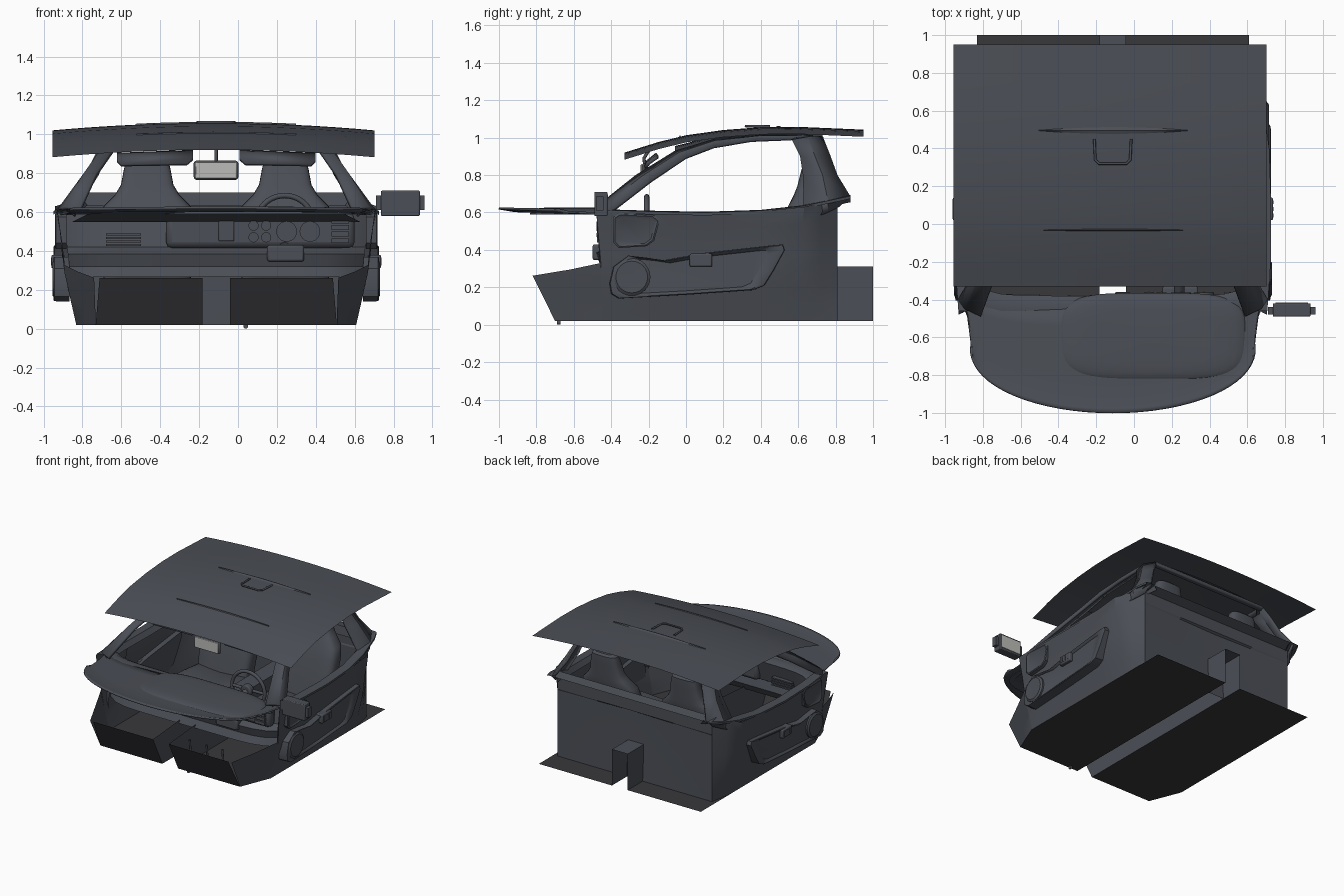
import bpy, bmesh, math
from mathutils import Vector

if "Cube" in bpy.data.objects:
    bpy.data.objects.remove(bpy.data.objects["Cube"])

C = -0.112  # centre line of the cabin (door mirror sits on one side only)

def material(name, col):
    m = bpy.data.materials.new(name)
    m.diffuse_color = (*col, 1)
    m.use_nodes = True
    m.node_tree.nodes["Principled BSDF"].inputs["Base Color"].default_value = m.diffuse_color
    return m

DARK = material("dark_trim", (0.07, 0.077, 0.092))
BLACK = material("black_floor", (0.04, 0.04, 0.045))
GLASS = material("mirror_glass", (0.5, 0.5, 0.48))

def lerp(t, tab):
    if t <= tab[0][0]: return tab[0][1]
    for (a, va), (b, vb) in zip(tab, tab[1:]):
        if t <= b: return va + (vb - va) * (t - a) / (b - a)
    return tab[-1][1]

def make(name, verts, faces, mirror=False, x=0.0, mat=DARK, solid=0, bevel=0, angle=35):
    me = bpy.data.meshes.new(name)
    me.from_pydata([tuple(v) for v in verts], [], faces)
    bm = bmesh.new(); bm.from_mesh(me)
    bmesh.ops.recalc_face_normals(bm, faces=bm.faces)
    bm.to_mesh(me); bm.free()
    ob = bpy.data.objects.new(name, me)
    bpy.context.collection.objects.link(ob)
    ob.location.x = x
    me.materials.append(mat)
    bpy.ops.object.select_all(action='DESELECT')
    ob.select_set(True); bpy.context.view_layer.objects.active = ob
    bpy.ops.object.shade_smooth_by_angle(angle=math.radians(angle))
    if solid:
        ob.modifiers.new("thick", 'SOLIDIFY').thickness = solid
    if bevel:
        b = ob.modifiers.new("bevel", 'BEVEL'); b.width = bevel; b.segments = 2
    if mirror:
        ob.modifiers.new("mirror", 'MIRROR')
    return ob

def grid(name, rows, closed=False, caps=False, **kw):
    n = len(rows[0]); verts = [p for r in rows for p in r]
    faces = [(i*n+j, i*n+(j+1) % n, (i+1)*n+(j+1) % n, (i+1)*n+j)
             for i in range(len(rows)-1) for j in range(n if closed else n-1)]
    if caps:
        faces += [tuple(range(n)), tuple(range(len(verts)-n, len(verts)))]
    return make(name, verts, faces, **kw)

def box(name, x0, x1, y0, y1, z0, z1, **kw):
    r = lambda y: [(x0, y, z0), (x1, y, z0), (x1, y, z1), (x0, y, z1)]
    return grid(name, [r(y0), r(y1)], closed=True, caps=True, **kw)

def disc(name, x, z, r, y0, y1, **kw):
    ring = lambda y: [(x+r*math.cos(k*math.tau/24), y, z+r*math.sin(k*math.tau/24)) for k in range(24)]
    return grid(name, [ring(y0), ring(y1)], closed=True, caps=True, **kw)

def tube(name, pts, r, closed=False):
    cu = bpy.data.curves.new(name, 'CURVE'); cu.dimensions = '3D'
    cu.bevel_depth = r; cu.bevel_resolution = 2
    s = cu.splines.new('POLY'); s.points.add(len(pts)-1); s.use_cyclic_u = closed
    for p, q in zip(s.points, pts): p.co = (*q, 1)
    ob = bpy.data.objects.new(name, cu); bpy.context.collection.objects.link(ob)
    cu.materials.append(DARK)
    bpy.ops.object.select_all(action='DESELECT')
    ob.select_set(True); bpy.context.view_layer.objects.active = ob
    bpy.ops.object.convert(target='MESH')

# roof sheet
def roof_z(u, y):
    return lerp(y, [(-.33, .882), (-.15, .938), (0, .975), (.2, 1.003), (.4, 1.018), (.6, 1.02), (.95, 1.005)]) + .038*(1-u*u)
ys = [-.33, -.24, -.15, -.07, 0, .1, .2, .3, .4, .5, .6, .75, .95]
us = [k/8-1 for k in range(17)]
grid("roof", [[(.828*u, y, roof_z(u, y)) for u in us] for y in ys], x=-.127)
# raised roof strips and handle
for i, (yc, w) in enumerate([(-.032, .006), (.495, .018)]):
    grid(f"roof_strip_{i}", [[(.41*u, yc+s*w*(1-u*u), roof_z(u*.5, yc)+.007*(1-abs(s))) for u in us] for s in (-1, 0, 1)], x=C)
tube("roof_handle", [(-.21, .45, 1.06), (-.205, .34, 1.062), (-.185, .32, 1.062), (-.04, .32, 1.062), (-.02, .34, 1.062), (-.015, .45, 1.06)], .007)

# side walls with doors
def half_w(y, z):
    w = lerp(z, [(.02, .72), (.1, .738), (.3, .785), (.45, .80), (.6, .828)])
    if y > .64:
        w += (.685-w)*(y-.64)/.17
    return w - max(0, -.45-y)*.4
stations = [((-.70, .02), (-.82, .262)), ((-.6, .02), (-.62, .295)), ((-.45, .02), (-.455, .33)),
            ((-.44, .02), (-.48, .61)), ((-.2, .02), (-.2, .602)), ((.1, .02), (.1, .596)), ((.4, .02), (.4, .606)),
            ((.62, .02), (.63, .63)), ((.72, .02), (.72, .65)), ((.81, .02), (.81, .67))]
rows = []
for (yb, zb), (yt, zt) in stations:
    pts = [(yb+(yt-yb)*k/7, zb+(zt-zb)*k/7) for k in range(8)]
    rows.append([(half_w(y, z), y, z) for y, z in pts])
grid("side_wall", rows, mirror=True, x=C)
# belt rail on top of the doors
grid("belt_rail", [[(w+o, y, z+h) for w, y, z in [(.81, -.46, .61), (.828, -.2, .602), (.83, .1, .596), (.82, .4, .606), (.79, .62, .63), (.75, .81, .67), (.72, .88, .685)]]
                   for o, h in [(.008, -.012), (.008, .004), (-.06, .008), (-.09, -.03)]], mirror=True, x=C)

# door pocket with raised rim, speaker and pull handle
pocket = [(-.41, .22), (-.40, .165), (-.36, .14), (0, .16), (.36, .185), (.42, .21), (.47, .29), (.53, .40),
          (.52, .43), (.46, .425), (.1, .385), (-.12, .345), (-.22, .36), (-.31, .37), (-.39, .31)]
def shrink(f):
    return [(.05+(y-.05)*f, .27+(z-.27)*f) for y, z in pocket]
prof = lambda x, f: [(x, y, z) for y, z in shrink(f)]
grid("door_pocket", [prof(.755, 1), prof(.832, .99), prof(.836, .95), prof(.825, .82), prof(.82, .80)], closed=True, caps=True, mirror=True, x=C)
sp = lambda x, r: [(x, -.29+r*math.cos(k*math.tau/24), .255+r*math.sin(k*math.tau/24)) for k in range(24)]
grid("door_speaker", [sp(.76, .1), sp(.832, .1), sp(.842, .085), sp(.84, .02)], closed=True, caps=True, mirror=True, x=C)
box("door_handle", .78, .848, .02, .14, .31, .38, mirror=True, x=C, bevel=.008)
for k in range(3):
    box(f"handle_slot_{k}", .79, .85, .035+k*.035, .055+k*.035, .325, .365, mirror=True, x=C)
# dash end trim on the doors
trim = [(-.39, .575), (-.36, .595), (-.17, .585), (-.14, .56), (-.17, .45), (-.21, .42), (-.36, .41), (-.39, .44)]
tr = lambda x, f: [(x, -.27+(y+.27)*f, .5+(z-.5)*f) for y, z in trim]
grid("dash_end_trim", [tr(.77, 1), tr(.825, 1), tr(.83, .92), tr(.822, .82)], closed=True, caps=True, mirror=True, x=C)

# floor pans, footwell boards and tunnel
grid("floor_pan", [[(.07, y, .02), (o, y, .02)] for y, o in [(-.7, .62), (-.45, .72), (1.0, .72)]], mirror=True, x=C, mat=BLACK)
grid("footwell_board", [[(.07, -.70, .02), (.62, -.70, .02)], [(.07, -.82, .262), (.60, -.82, .262)]], mirror=True, x=C, mat=BLACK)
grid("tunnel", [[(.07*s, y, z) for s, z in [(1, .02), (1, .31), (-1, .31), (-1, .02)]] for y in (-.2, .3, 1.0)], x=C)
grid("tunnel_side", [[(.07, -.70, .02), (.07, -.2, .02)], [(.07, -.82, .262), (.07, -.2, .31)]], mirror=True, x=C)
# rear bulkhead and shelf
grid("rear_bulkhead", [[(half_w(.81, z)*u, .81-d*(1-abs(u)), z) for u in (-1, -.5, 0, .5, 1)]
                       for z, d in [(.02, 0), (.3, .015), (.55, .02), (.56, 0), (.67, 0)]], x=C, angle=10)
grid("rear_shelf", [[(.72*u, y, z) for u in (-1, -.8, 0, .8, 1)] for y, z in [(.79, .63), (.80, .70), (.88, .685), (.81, .655)]], x=C)

# window frame: front pillar, roof rail and rear pillar
outer = [(.82, -.40, .61), (.70, -.19, .77), (.61, 0, .895), (.58, .15, .95), (.565, .35, .982), (.56, .56, .99)]
inner = [(.70, -.49, .625), (.62, -.27, .80), (.53, -.06, .93), (.51, .17, 1.0), (.50, .45, 1.02), (.50, .68, 1.015)]
grid("front_pillar", [outer, [(Vector(a)+Vector(b))/2+Vector((.025, -.005, .01)) for a, b in zip(outer, inner)], inner], mirror=True, x=C, solid=.02)
grid("rear_pillar", [[(.56, .565, .99), (.60, .61, .90), (.64, .625, .8), (.75, .63, .62), (.78, .62, .55)],
                     [(.57, .65, 1.005), (.62, .69, .90), (.67, .73, .8), (.76, .76, .66), (.75, .76, .6)],
                     [(.51, .73, 1.01), (.57, .77, .91), (.62, .81, .8), (.69, .88, .685), (.70, .82, .63)]], mirror=True, x=C, solid=.02)
# headliner between the rails
grid("headliner", [[(w*u, y, z+.025*(1-u*u)) for u in us] for w, y, z in
                   [(.53, -.06, .93), (.52, .06, .96), (.51, .17, .985), (.5, .45, 1.0), (.51, .73, .998)]], x=C)
box("rear_header", -.52, .52, .69, .735, .98, 1.01, x=C, bevel=.01)

# sun visors and inside mirror
grid("sun_visor", [[(.12, -.16, .92), (.51, -.16, .905)], [(.12, -.21, .88), (.51, -.21, .87)], [(.15, -.225, .85), (.49, -.225, .844)]],
     mirror=True, x=C, solid=.02)
box("inside_mirror_shell", -.228, .002, -.235, -.205, .765, .865, bevel=.015)
box("inside_mirror_face", -.218, -.008, -.242, -.232, .772, .858, mat=GLASS, bevel=.004)
tube("inside_mirror_stem", [(-.113, -.22, .85), (-.113, -.225, .89), (-.113, -.2, .93)], .009)

# outside mirror
box("outside_mirror", .735, .935, -.49, -.42, .58, .71, bevel=.006)
box("outside_mirror_arm", .71, .96, -.48, -.44, .61, .685)
box("outside_mirror_glass", .75, .92, -.422, -.416, .595, .695, mat=GLASS)

# dashboard cowl with rounded front edge
vs = [0, .04, .15, .35, .6, .8, 1]
cu = [math.sin(k*math.pi/32) for k in range(-16, 17)]
rows = []
for v in vs:
    row = []
    for u in cu:
        yf = -.68-.32*math.sqrt(max(0, 1-u*u))
        yr = -.43+.09*abs(u)**6
        row.append(((.745+.065*v*v)*u, yf+(yr-yf)*v, .628-.012*min(v/.15, 1)-.014*v-.006*u*u))
    rows.append(row)
grid("dash_cowl", rows, x=C, solid=.012)
# instrument hood
rows = []
for h in range(7):
    a = h*math.pi/12
    ring = []
    for k in range(48):
        t = k*math.tau/48
        c, s = math.cos(t), math.sin(t)
        f = math.cos(a)**.35 if h < 6 else .02
        ring.append((.1+.5*f*math.copysign(abs(c)**.5, c), -.6+.235*f*math.copysign(abs(s)**.55, s), .59+.038*math.sin(a)))
    rows.append(ring)
grid("instrument_hood", rows, closed=True, caps=True)
# dashboard face
face = [(-.47, .6), (-.42, .605), (-.38, .585), (-.40, .5), (-.42, .42), (-.48, .385), (-.46, .32), (-.49, .265)]
grid("dash_face", [[((.79-.25*(.6-z)*.5)*u, y+.1*abs(u)**8, z) for u in us] for y, z in face], x=C)
grid("under_dash", [[(w*u, y, z) for u in (-1, 0, 1)] for w, y, z in [(.4, -.93, .615), (.66, -.74, .59), (.74, -.45, .55)]], x=C)
# instrument panel, gauges and vents
box("instrument_panel", -.37, .60, -.46, -.375, .415, .595, bevel=.03)
for i, (x, z, r) in enumerate([(.25, .5, .053), (.37, .5, .053), (.08, .53, .026), (.145, .53, .026), (.08, .47, .026), (.145, .47, .026)]):
    disc(f"gauge_{i}", x, z, r, -.475, -.362)
    box(f"gauge_needle_{i}", x-.003, x+.003, -.479, -.358, z, z+r*.8)
box("steering_column_cowl", .15, .34, -.5, -.33, .345, .43, bevel=.012)
for k in range(4):
    box(f"left_vent_{k}", -.68, -.5, -.46, -.37, .425+k*.018, .435+k*.018)
    box(f"right_vent_{k}", .48, .57, -.475, -.36, .44+k*.034, .465+k*.034)
box("radio", -.1, -.02, -.47, -.36, .45, .57, bevel=.006)

# steering wheel
sx, sz = .24, .545
tube("steering_rim", [(sx+.145*math.cos(k*math.tau/40), -.21, sz+.14*math.sin(k*math.tau/40)) for k in range(40)], .014, True)
disc("steering_hub", sx, sz, .045, -.25, -.2, bevel=.008)
for i, a in enumerate((0, math.pi, -math.pi/2)):
    tube(f"steering_spoke_{i}", [(sx, -.215, sz), (sx+.14*math.cos(a), -.21, sz+.14*math.sin(a))], .012)
tube("steering_shaft", [(sx, -.22, sz), (sx, -.45, .42)], .028)
# pedals
for i, x in enumerate((.04, .19, .33)):
    box(f"pedal_{i}", x-.025, x+.025, -.66, -.645, .06, .15, bevel=.004)
    tube(f"pedal_arm_{i}", [(x, -.655, .12), (x, -.67, .26)], .008)
disc("drain_plug", .04, .012, .012, -.69, -.67)

# seats
def seat_ring(cx, w, f):
    out = []
    for k in range(28):
        c, s = math.cos(k*math.tau/28), math.sin(k*math.tau/28)
        out.append(f(cx+w*math.copysign(abs(c)**.6, c), math.copysign(abs(s)**.6, s)))
    return out
back = [(.12, .52, .20, .07), (.16, .51, .22, .09), (.35, .55, .23, .09), (.55, .60, .24, .085), (.63, .625, .225, .08), (.69, .645, .165, .07),
        (.74, .655, .135, .06), (.82, .67, .12, .055), (.88, .68, .105, .045), (.895, .685, .08, .025)]
grid("seat_back", [seat_ring(.355, w, lambda x, s: (x, y+d*s-.3*min(abs(x-.355), .2)**2, z)) for z, y, w, d in back],
     closed=True, caps=True, mirror=True, x=C)
base = [(-.06, .17, .17, .03), (-.04, .175, .21, .07), (.1, .18, .23, .09), (.3, .165, .235, .09), (.5, .15, .23, .09), (.56, .15, .2, .06)]
grid("seat_cushion", [seat_ring(.355, w, lambda x, s: (x, y, z+d*s+(abs(x-.355)**2)*.8*(s > 0))) for y, z, w, d in base],
     closed=True, caps=True, mirror=True, x=C)
# gear lever
tube("gear_lever", [(C, -.08, .3), (C, -.1, .4)], .01)
box("gear_knob", C-.02, C+.02, -.12, -.08, .39, .43, bevel=.012)
